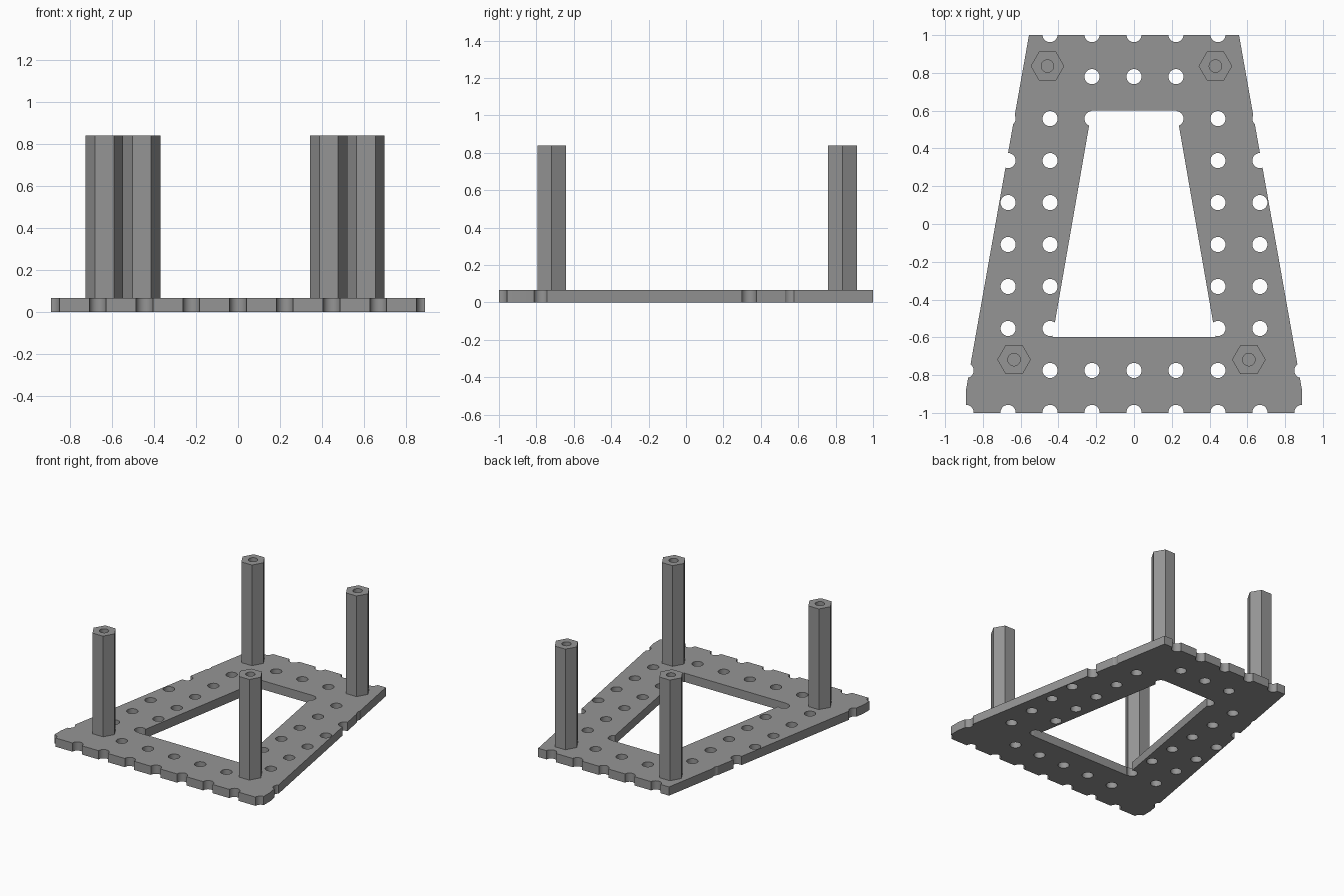
import bpy, bmesh, math

if "Cube" in bpy.data.objects:
    bpy.data.objects.remove(bpy.data.objects["Cube"])

grey = bpy.data.materials.new("mid grey")
grey.diffuse_color = (0.30, 0.30, 0.30, 1)
grey.use_nodes = True
grey.node_tree.nodes["Principled BSDF"].inputs["Base Color"].default_value = grey.diffuse_color

PITCH, HOLE_R, PLATE_H, POST_TOP = 0.2222, 0.04, 0.067, 0.84


def prisms(name, outlines, z0, z1):
    """One object made of upright prisms, one per counter-clockwise outline."""
    bm = bmesh.new()
    for pts in outlines:
        low = [bm.verts.new((x, y, z0)) for x, y in pts]
        top = [bm.verts.new((x, y, z1)) for x, y in pts]
        bm.faces.new(low[::-1])
        bm.faces.new(top)
        n = len(pts)
        for i in range(n):
            j = (i + 1) % n
            bm.faces.new((low[i], low[j], top[j], top[i]))
    mesh = bpy.data.meshes.new(name)
    bm.to_mesh(mesh)
    bm.free()
    mesh.materials.append(grey)
    ob = bpy.data.objects.new(name, mesh)
    bpy.context.collection.objects.link(ob)
    return ob


def ngon(cx, cy, r, n):
    return [(cx + r * math.cos(2 * math.pi * i / n),
             cy + r * math.sin(2 * math.pi * i / n)) for i in range(n)]


def mirrored(right):
    """Complete a right-hand half outline (listed bottom to top)."""
    return right + [(-x, y) for x, y in reversed(right)]


def activate(ob):
    bpy.ops.object.select_all(action='DESELECT')
    ob.select_set(True)
    bpy.context.view_layer.objects.active = ob


def cut(ob, cutter):
    cutter.hide_render = True
    mod = ob.modifiers.new("cut", 'BOOLEAN')
    mod.operation = 'DIFFERENCE'
    mod.solver = 'EXACT'
    mod.object = cutter
    activate(ob)
    bpy.ops.object.modifier_apply(modifier=mod.name)
    bpy.data.objects.remove(cutter)


def smooth(ob):
    activate(ob)
    bpy.ops.object.shade_smooth_by_angle(angle=math.radians(30))


# Tapered base plate with a tapered window
plate = prisms("base_plate", [mirrored([(0.889, -1), (0.889, -0.877), (0.556, 1)])], 0, PLATE_H)
cut(plate, prisms("window_cutter", [mirrored([(0.432, -0.597), (0.224, 0.6)])], -0.1, 0.2))

# Regular grid of holes, left out under the four posts
skip = {(2, 8), (3, 1)}
holes = []
for row in range(10):
    for col in range(-4, 5):
        if (abs(col), row) not in skip:
            holes.append(ngon(col * PITCH, -0.9975 + row * PITCH, HOLE_R, 32))
cut(plate, prisms("hole_cutter", holes, -0.1, 0.2))
smooth(plate)

# Hollow hexagonal standoff posts
posts = {"front_left": (-0.635, -0.718), "front_right": (0.608, -0.718),
         "back_left": (-0.458, 0.836), "back_right": (0.431, 0.836)}
for side, (x, y) in posts.items():
    post = prisms(side + "_post", [ngon(x, y, 0.089, 6)], PLATE_H, POST_TOP)
    cut(post, prisms("bore_cutter", [ngon(x, y, 0.033, 32)], 0, 1))
    smooth(post)
